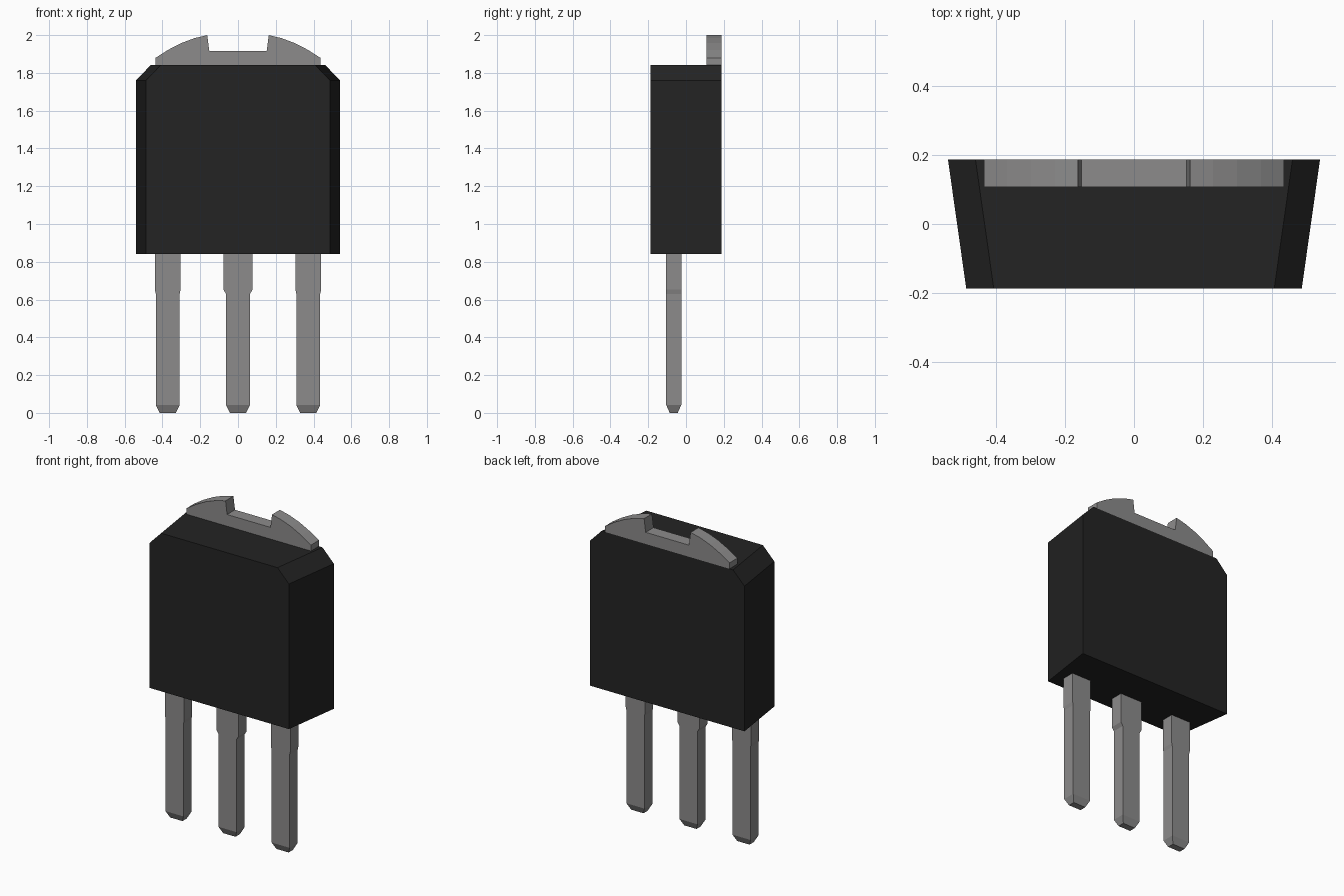
import bpy
import bmesh

cube = bpy.data.objects.get("Cube")
if cube:
    bpy.data.objects.remove(cube, do_unlink=True)


def make_material(name, colour, metallic=0.0):
    mat = bpy.data.materials.new(name)
    mat.use_nodes = True
    mat.diffuse_color = colour
    bsdf = next(n for n in mat.node_tree.nodes if n.type == 'BSDF_PRINCIPLED')
    bsdf.inputs["Base Color"].default_value = colour
    return mat


black = make_material("black plastic", (0.017, 0.017, 0.017, 1))
grey = make_material("grey metal", (0.262, 0.258, 0.258, 1))


def loft(name, rings, mat):
    """Solid through matching rings of points, capped at both ends."""
    bm = bmesh.new()
    loops = [[bm.verts.new(p) for p in ring] for ring in rings]
    n = len(loops[0])
    for a, b in zip(loops, loops[1:]):
        for i in range(n):
            j = (i + 1) % n
            bm.faces.new((a[i], a[j], b[j], b[i]))
    bm.faces.new(loops[0])
    bm.faces.new(loops[-1])
    bmesh.ops.recalc_face_normals(bm, faces=bm.faces)
    mesh = bpy.data.meshes.new(name)
    bm.to_mesh(mesh)
    bm.free()
    mesh.materials.append(mat)
    obj = bpy.data.objects.new(name, mesh)
    bpy.context.collection.objects.link(obj)
    return obj


def mirrored(half, y):
    """Closed symmetric outline at depth y from its right half, bottom to top."""
    return ([(x, y, z) for x, z in half]
            + [(-x, y, z) for x, z in reversed(half)])


# Moulded body: narrower at the front, with chamfered top corners
def body_ring(half_width, y):
    return mirrored([(half_width, 0.84), (half_width, 1.76),
                     (half_width - 0.08, 1.842)], y)


loft("body", [body_ring(0.488, -0.187), body_ring(0.541, 0.187)], black)

# Notched mounting tab with curved shoulders
tab_half = [(0.436, 1.842), (0.436, 1.88), (0.37, 1.922), (0.30, 1.958),
            (0.23, 1.984), (0.163, 2.0), (0.152, 1.916)]
loft("mounting_tab", [mirrored(tab_half, 0.108), mirrored(tab_half, 0.187)], grey)


# Pins: wider shoulder under the body, tapered tip
def pin(name, cx, shoulder):
    cy = -0.065
    sections = [(0.0, 0.043, 0.021), (0.042, 0.063, 0.04), (0.63, 0.063, 0.04),
                (0.652, shoulder, 0.04), (0.85, shoulder, 0.04)]
    rings = [[(cx + sx * hx, cy + sy * hy, z)
              for sx, sy in ((-1, -1), (1, -1), (1, 1), (-1, 1))]
             for z, hx, hy in sections]
    loft(name, rings, grey)


pin("right_pin", -0.372, 0.068)
pin("centre_pin", 0.0, 0.077)
pin("left_pin", 0.372, 0.068)
